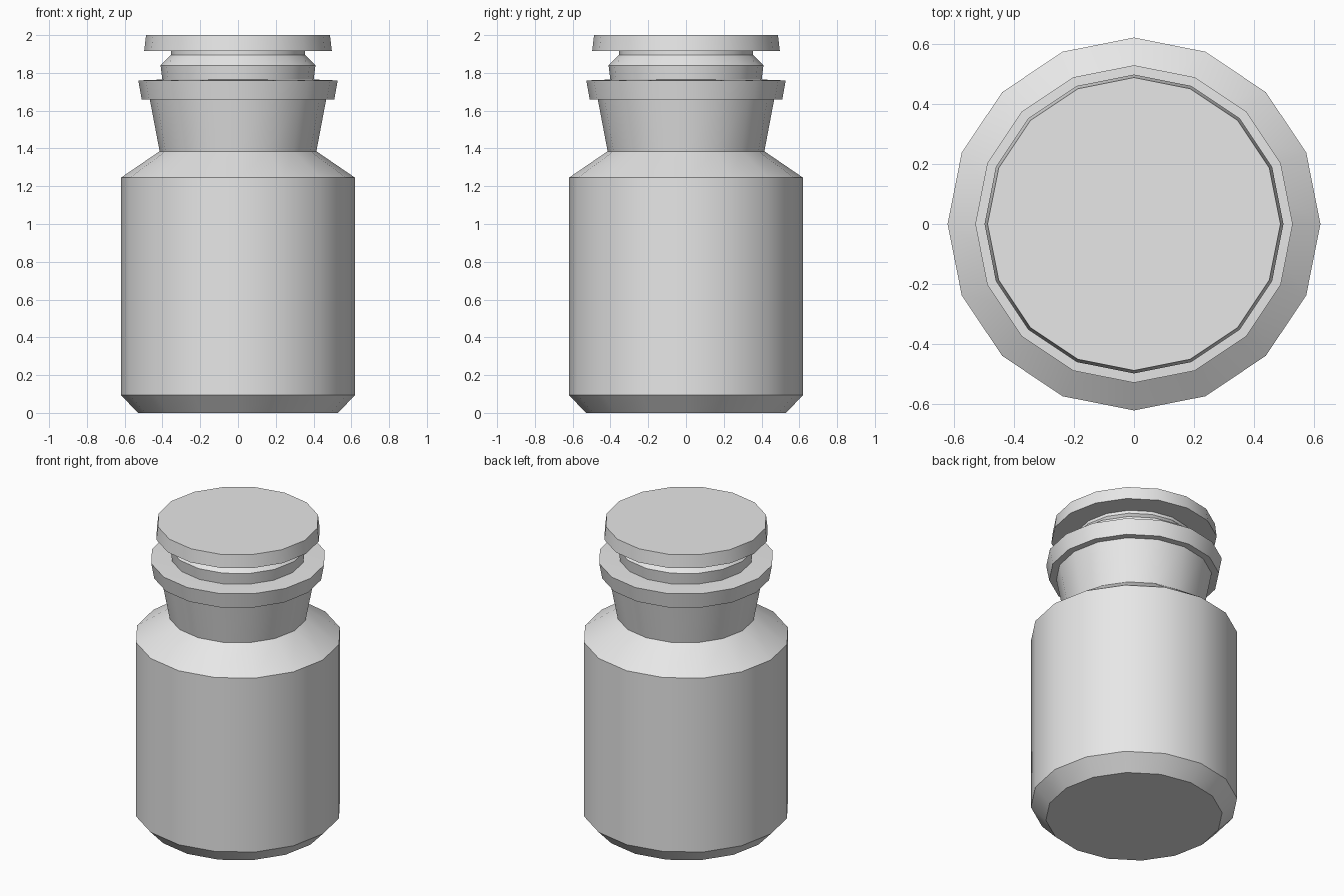
import bpy, bmesh, math

if "Cube" in bpy.data.objects:
    bpy.data.objects.remove(bpy.data.objects["Cube"])

SIDES = 16


def material(name, rgb):
    m = bpy.data.materials.new(name)
    m.diffuse_color = (*rgb, 1.0)
    m.use_nodes = True
    m.node_tree.nodes["Principled BSDF"].inputs["Base Color"].default_value = m.diffuse_color
    return m


def lathe(name, profile, mat):
    """Revolve (radius, z) points about z, capping both ends."""
    bm = bmesh.new()
    rings = []
    for r, z in profile:
        rings.append([bm.verts.new((r * math.cos(2 * math.pi * i / SIDES),
                                    r * math.sin(2 * math.pi * i / SIDES), z))
                      for i in range(SIDES)])
    for a, b in zip(rings, rings[1:]):
        for i in range(SIDES):
            j = (i + 1) % SIDES
            bm.faces.new((a[i], a[j], b[j], b[i]))
    bm.faces.new(rings[0][::-1])
    bm.faces.new(rings[-1])
    bmesh.ops.recalc_face_normals(bm, faces=bm.faces)
    mesh = bpy.data.meshes.new(name)
    bm.to_mesh(mesh)
    bm.free()
    mesh.materials.append(mat)
    obj = bpy.data.objects.new(name, mesh)
    bpy.context.collection.objects.link(obj)
    bpy.ops.object.select_all(action='DESELECT')
    obj.select_set(True)
    bpy.context.view_layer.objects.active = obj
    bpy.ops.object.shade_smooth_by_angle(angle=math.radians(30))
    return obj


grey = material("pale_grey", (0.8, 0.8, 0.8))

# Jar: bevelled base, straight body, shoulder, flared neck and rim
lathe("jar", [(0.53, 0), (0.62, 0.095), (0.62, 1.245), (0.415, 1.385),
              (0.467, 1.66), (0.51, 1.66), (0.528, 1.76), (0.395, 1.765)], grey)

# Stopper: plug, sloped waist and flat disc lid
lathe("stopper", [(0.39, 1.68), (0.41, 1.84), (0.355, 1.895), (0.355, 1.915),
                  (0.497, 1.915), (0.487, 2.0)], grey)
